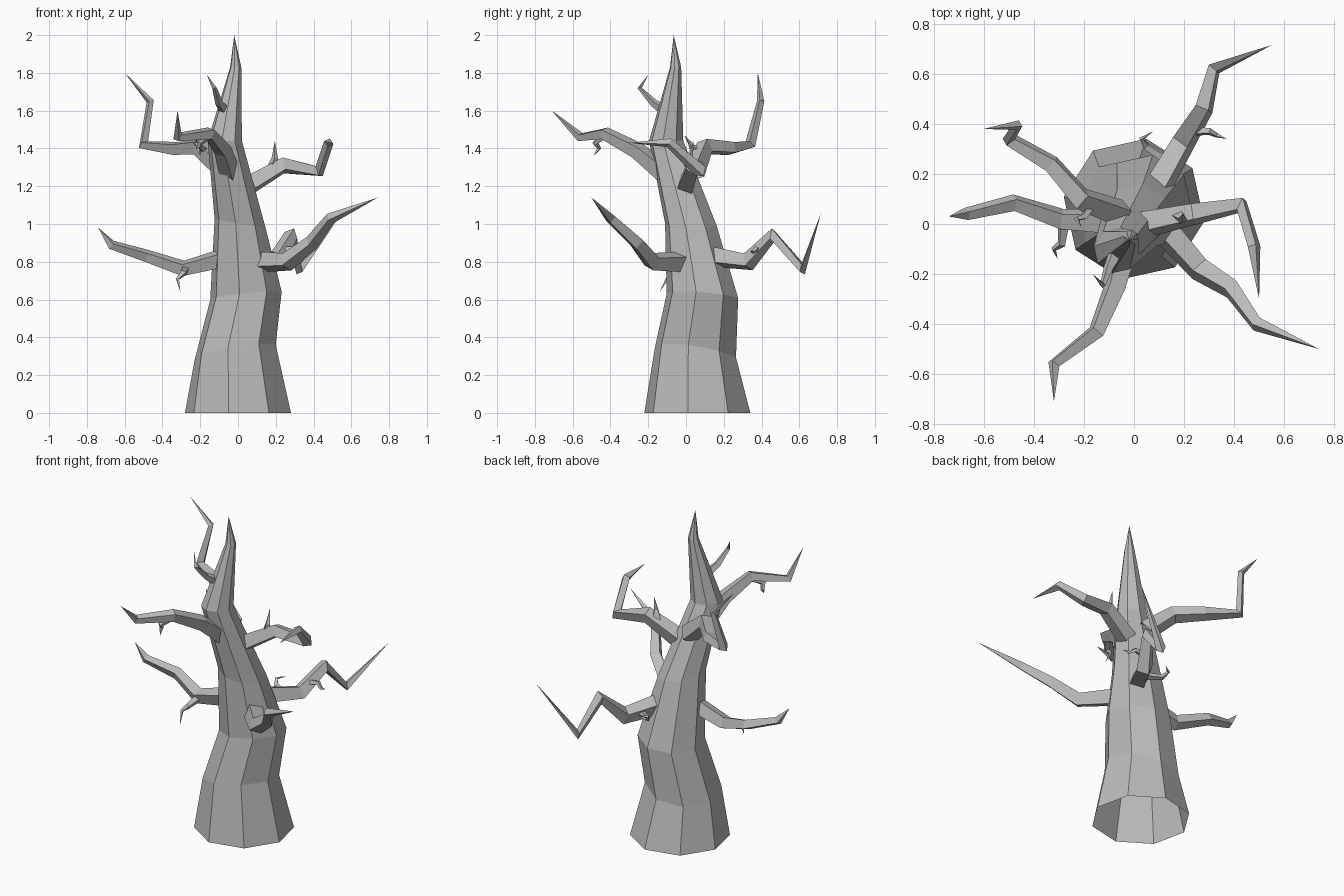
import bpy, bmesh, math
from mathutils import Vector

cube = bpy.data.objects.get("Cube")
if cube:
    bpy.data.objects.remove(cube)

bark = bpy.data.materials.new("grey_bark")
bark.use_nodes = True
GREY = (0.5, 0.5, 0.5, 1)
bark.diffuse_color = GREY
bark.node_tree.nodes["Principled BSDF"].inputs["Base Color"].default_value = GREY


def skin(name, rings, tip):
    """Bridge rings of points in order and close them on a pointed tip."""
    bm = bmesh.new()
    loops = [[bm.verts.new(p) for p in ring] for ring in rings]
    n = len(loops[0])
    end = bm.verts.new(tip)
    for i in range(n):
        j = (i + 1) % n
        for a, b in zip(loops, loops[1:]):
            bm.faces.new((a[i], a[j], b[j], b[i]))
        bm.faces.new((loops[-1][i], loops[-1][j], end))
    bmesh.ops.recalc_face_normals(bm, faces=bm.faces)
    mesh = bpy.data.meshes.new(name)
    bm.to_mesh(mesh)
    bm.free()
    mesh.materials.append(bark)
    obj = bpy.data.objects.new(name, mesh)
    bpy.context.collection.objects.link(obj)
    return obj


def limb(name, path, root, end, roll=20, sides=4):
    """Tapered, angular limb following a path to a point."""
    pts = [Vector(p) for p in path]
    side, rings = None, []
    for k, p in enumerate(pts[:-1]):
        ahead = (pts[k + 1] - p).normalized()
        back = (p - pts[k - 1]).normalized() if k else ahead
        t = (ahead + back).normalized()
        side = t.cross(Vector((0, 0, 1))) if side is None else side - t * side.dot(t)
        side.normalize()
        up = side.cross(t)
        r = root + (end - root) * k / max(1, len(pts) - 2)
        angles = [math.radians(roll + 45) + math.tau * i / sides for i in range(sides)]
        rings.append([p + (side * math.cos(a) + up * math.sin(a)) * r for a in angles])
    return skin(name, rings, pts[-1])


# Trunk: leaning octagonal rings (x, y, z, radius, tilt in x, tilt in y)
trunk_rings = [
    (0, 0.06, 0, 0.285, 0, 0),
    (-0.015, 0.05, 0.32, 0.218, 0.16, -0.15),
    (0.042, 0.087, 0.62, 0.192, 0.1, -0.08),
    (0.012, 0.025, 1.0, 0.138, -0.2, 0),
    (-0.07, -0.105, 1.44, 0.092, 0, 0),
    (-0.012, -0.055, 1.83, 0.03, 0, 0),
]
rings = []
for x, y, z, r, tx, ty in trunk_rings:
    ring = []
    for i in range(8):
        a = math.radians(45 * i - 10)
        dx, dy = r * math.cos(a), r * math.sin(a)
        ring.append((x + dx, y + dy, z + tx * dx + ty * dy))
    rings.append(ring)
skin("trunk", rings, (-0.02, -0.065, 2))

# Main branches
limb("back_branch", [(0.08, 0.12, 0.83), (0.2, 0.33, 0.8), (0.28, 0.46, 0.94),
                     (0.32, 0.62, 0.76), (0.55, 0.715, 1.06)], 0.062, 0.03)
limb("front_left_branch", [(0.1, 0.0, 0.8), (0.26, -0.18, 0.8), (0.39, -0.26, 0.9),
                           (0.49, -0.4, 1.03), (0.74, -0.5, 1.14)], 0.062, 0.03)
limb("left_branch", [(0.05, 0.0, 1.2), (0.24, 0.04, 1.31), (0.43, 0.075, 1.28),
                     (0.48, -0.09, 1.43), (0.5, -0.3, 1.43)], 0.058, 0.026)
limb("front_branch", [(-0.04, -0.1, 1.26), (-0.08, -0.26, 1.39), (-0.15, -0.43, 1.48),
                      (-0.32, -0.56, 1.46), (-0.32, -0.71, 1.6)], 0.058, 0.026)
limb("back_right_branch", [(-0.05, 0.04, 1.27), (-0.21, 0.1, 1.41), (-0.33, 0.24, 1.4),
                           (-0.5, 0.34, 1.42), (-0.465, 0.395, 1.65), (-0.6, 0.38, 1.8)],
     0.06, 0.02)
limb("right_branch", [(-0.08, 0.01, 0.82), (-0.29, 0.02, 0.765), (-0.48, 0.085, 0.83),
                      (-0.67, 0.04, 0.89), (-0.74, 0.03, 0.98)], 0.055, 0.026)

# Small twigs
limb("crown_twig", [(-0.07, -0.11, 1.6), (-0.1, -0.17, 1.64), (-0.125, -0.245, 1.72),
                    (-0.165, -0.2, 1.79)], 0.03, 0.012)
limb("right_twig", [(-0.28, 0.01, 0.76), (-0.29, -0.08, 0.74), (-0.32, -0.1, 0.71),
                    (-0.305, -0.14, 0.64)], 0.025, 0.01)
limb("left_twig", [(0.18, 0.03, 1.29), (0.195, 0.02, 1.35), (0.195, 0.04, 1.44)], 0.03, 0.017)
limb("front_twig", [(-0.17, -0.44, 1.46), (-0.2, -0.48, 1.43), (-0.21, -0.46, 1.4),
                    (-0.2, -0.49, 1.36)], 0.022, 0.012)
limb("back_twig_outer", [(0.24, 0.37, 0.86), (0.3, 0.37, 0.87), (0.33, 0.355, 0.85),
                         (0.37, 0.34, 0.86)], 0.02, 0.01)
limb("back_twig_inner", [(0.13, 0.26, 0.81), (0.05, 0.31, 0.81), (0.03, 0.34, 0.84),
                         (0.075, 0.37, 0.85)], 0.022, 0.01)
limb("back_right_twig", [(-0.17, 0.08, 1.38), (-0.2, 0.03, 1.41), (-0.23, 0.02, 1.43),
                         (-0.21, -0.01, 1.47)], 0.022, 0.01)
